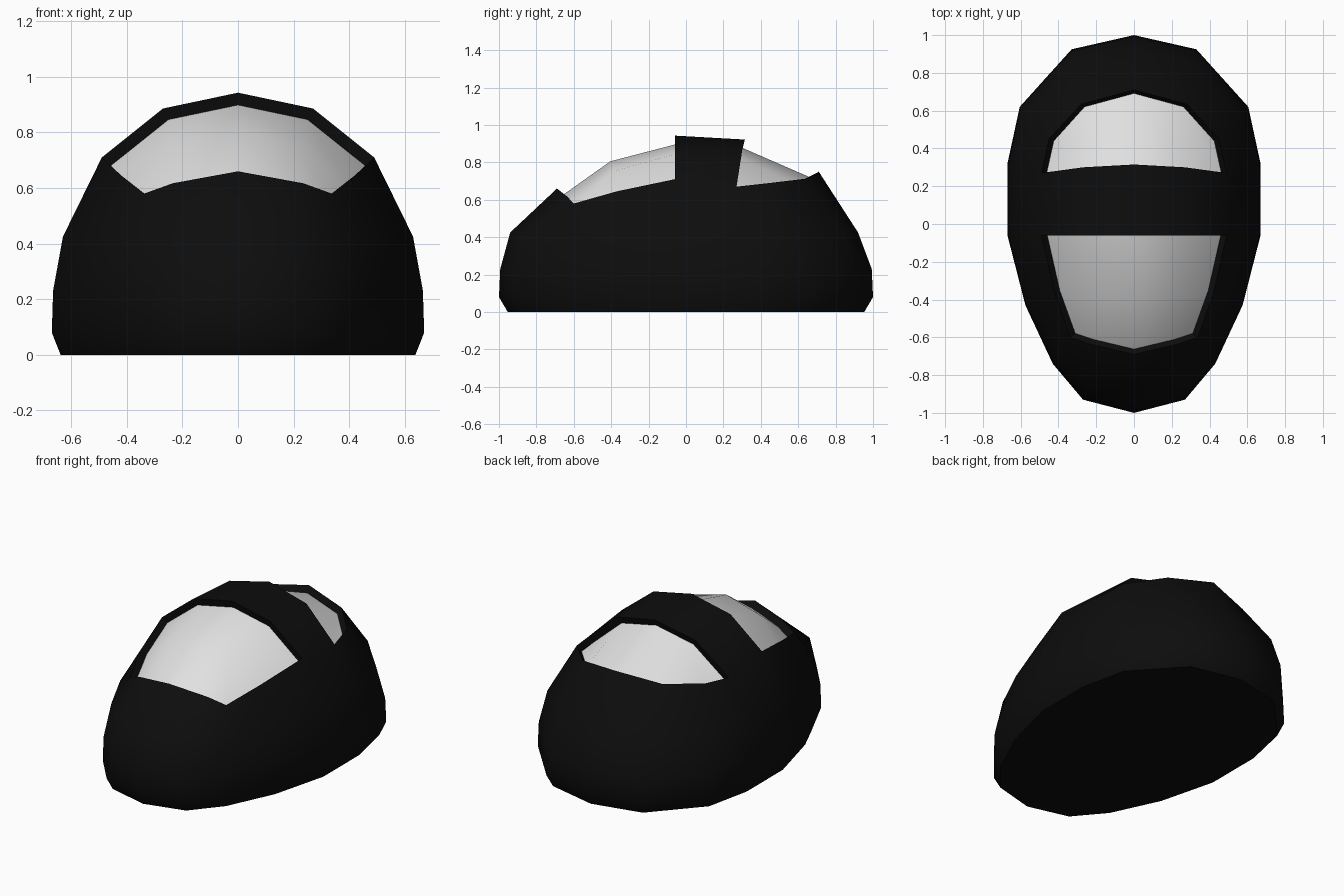
import bpy, bmesh, math

if "Cube" in bpy.data.objects:
    bpy.data.objects.remove(bpy.data.objects["Cube"])


def material(name, value):
    m = bpy.data.materials.new(name)
    m.diffuse_color = (value, value, value, 1)
    m.use_nodes = True
    m.node_tree.nodes["Principled BSDF"].inputs["Base Color"].default_value = m.diffuse_color
    return m


def full(half):
    """Close a half outline (front to back, +x side) by mirroring it."""
    return half + [(-x, y, z) for x, y, z in half[-2:0:-1]]


# Half outlines of the shell, front centre to back centre
base = [(0, -1), (.27, -.93), (.43, -.74), (.575, -.43), (.67, -.06),
        (.67, .32), (.605, .62), (.33, .925), (0, 1)]
shoulder = [(0, -.94), (.258, -.87), (.405, -.69), (.54, -.41), (.63, -.06),
            (.63, .30), (.565, .58), (.31, .855), (0, .92)]
rim = [(0, -.69, .66), (.235, -.635, .617), (.337, -.60, .58), (.42, -.37, .645),
       (.49, -.06, .71), (.49, .27, .67), (.45, .45, .69), (.28, .635, .712), (0, .71, .75)]


def level(z, s):
    return [(x * s, y * s, z) for x, y in base]


bm = bmesh.new()
levels = [level(0, .953), level(.08, 1), level(.23, .993),
          [(x, y, .425) for x, y in shoulder], rim]
rings = [[bm.verts.new(p) for p in full(h)] for h in levels]

# Floor and side walls
bm.faces.new(rings[0][::-1])
for lo, hi in zip(rings, rings[1:]):
    for i in range(16):
        j = (i + 1) % 16
        bm.faces.new((lo[i], lo[j], hi[j], hi[i]))

# Crown: five rows from front rim to back rim
r = rings[-1]


def crown_row(a, b, centre, side):
    x, y, z = side
    inner = [bm.verts.new(p) for p in (side, centre, (-x, y, z))]
    return [r[a]] + inner + [r[b]]


rows = [[r[2], r[1], r[0], r[15], r[14]],
        crown_row(3, 13, (0, -.425, .848), (.25, -.41, .79)),
        crown_row(4, 12, (0, -.06, .943), (.27, -.06, .886)),
        crown_row(5, 11, (0, .315, .922), (.27, .30, .862)),
        [r[6], r[7], r[8], r[9], r[10]]]
windows = {0: [], 1: [], 3: []}
for k in range(4):
    for i in range(4):
        f = bm.faces.new((rows[k][i], rows[k][i + 1], rows[k + 1][i + 1], rows[k + 1][i]))
        if k in windows:
            windows[k].append(f)
bmesh.ops.recalc_face_normals(bm, faces=bm.faces)

# Sink the windscreen and rear window below the frame
for panes in (windows[0] + windows[1], windows[3]):
    bmesh.ops.inset_region(bm, faces=panes, thickness=0, depth=-.045,
                           use_boundary=True, use_even_offset=True)
    for f in panes:
        f.material_index = 1

mesh = bpy.data.meshes.new("canopy_shell")
bm.to_mesh(mesh)
bm.free()
mesh.materials.append(material("black shell", .004))
mesh.materials.append(material("pale glass", .75))
canopy = bpy.data.objects.new("canopy_shell", mesh)
bpy.context.collection.objects.link(canopy)
bpy.context.view_layer.objects.active = canopy
canopy.select_set(True)
bpy.ops.object.shade_smooth_by_angle(angle=math.radians(40))
